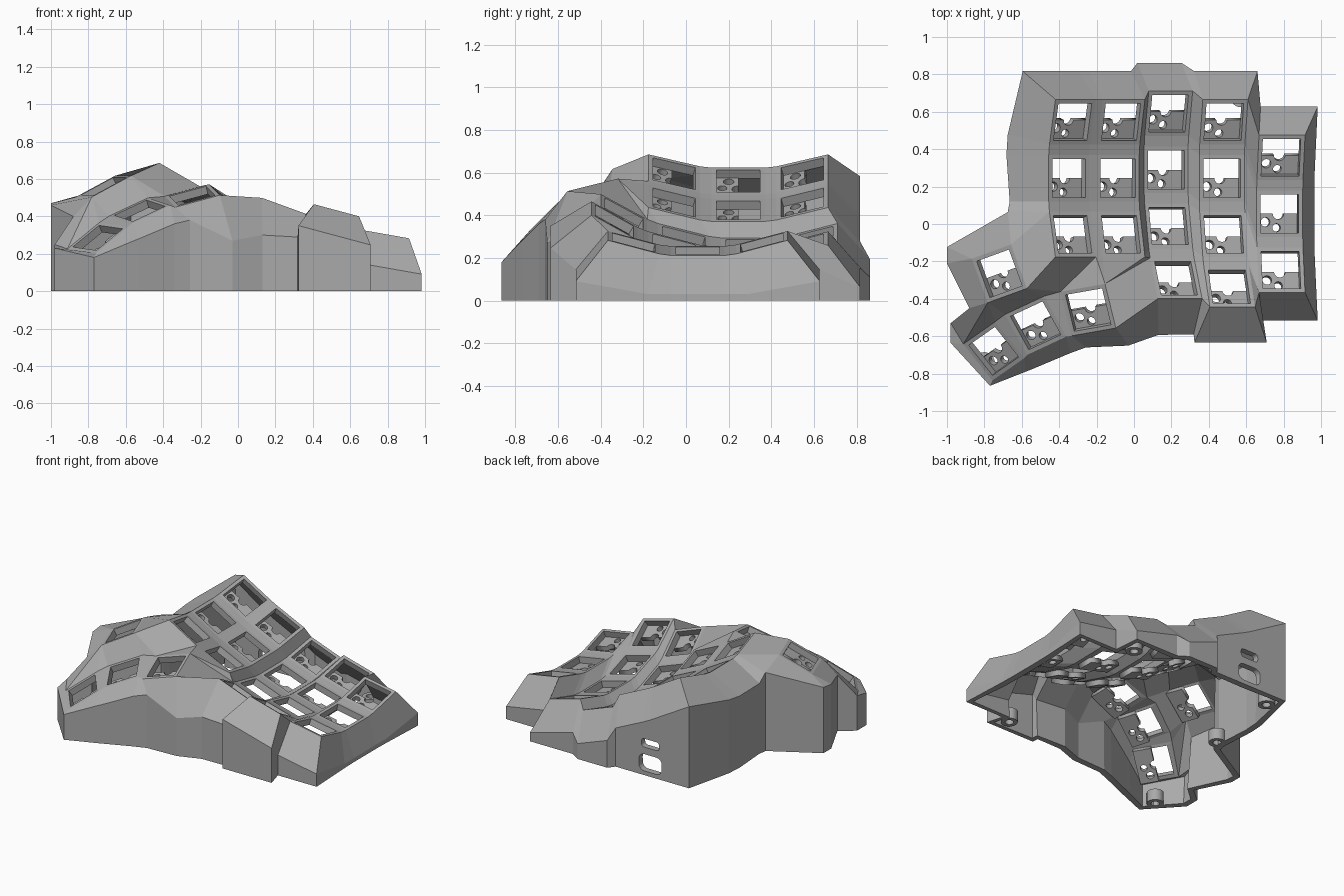
import bpy, bmesh, math
from mathutils import Matrix, Vector, Euler

cube = bpy.data.objects.get("Cube")
if cube:
    bpy.data.objects.remove(cube, do_unlink=True)

grey = bpy.data.materials.new("matte grey plastic")
grey.use_nodes = True
grey.diffuse_color = (0.4, 0.4, 0.4, 1)
grey.node_tree.nodes["Principled BSDF"].inputs["Base Color"].default_value = (0.4, 0.4, 0.4, 1)

FRAME, HOLE, THICK = 0.125, 0.103, 0.045
OUT, DROP = 0.1, 0.21
ROW_RADIUS, COLUMN_RADIUS = 1.16, 3.39
SIGN = {"tl": (-1, 1), "tr": (1, 1), "br": (1, -1), "bl": (-1, -1)}
RING = ("tl", "tr", "br", "bl")


def add_object(name, mesh):
    obj = bpy.data.objects.new(name, mesh)
    bpy.context.scene.collection.objects.link(obj)
    if not mesh.materials:
        mesh.materials.append(grey)
    return obj


def pivot(radius, angle, axis):
    up = Matrix.Translation((0, 0, radius))
    return up @ Matrix.Rotation(math.radians(angle), 4, axis) @ up.inverted()


# Key positions: curved columns on a tented bowl
def finger_key(col, row):
    offset = {2: (0, 0.045, -0.062), 4: (0, -0.19, 0.078)}.get(col, (0, 0, 0))
    return (Matrix.Translation((0.47, 0.245, 0.222))
            @ Matrix.Rotation(math.radians(15), 4, "Y")
            @ Matrix.Translation(offset)
            @ pivot(COLUMN_RADIUS, 5 * (3 - col), "Y")
            @ pivot(ROW_RADIUS, 15 * (1 - row), "X"))


def thumb_key(place, turn):
    rot = Euler([math.radians(a) for a in turn]).to_matrix().to_4x4()
    return Matrix.Translation(place) @ rot


keys = {}
for col, rows in enumerate((3, 3, 4, 4, 3)):
    for row in range(rows):
        keys[f"k{col}{row}"] = finger_key(col, row)
keys["A"] = thumb_key((-0.245, -0.459, 0.51), (14, -15, 10))
keys["B"] = thumb_key((-0.526, -0.543, 0.43), (10, -23, 25))
keys["C"] = thumb_key((-0.75, -0.68, 0.285), (6, -34, 35))
keys["D"] = thumb_key((-0.72, -0.265, 0.56), (0, -27, 20))

bm = bmesh.new()
corner = {}


def face(verts):
    unique = list(dict.fromkeys(verts))
    if len(unique) > 2:
        bm.faces.new(unique)


def web(text):
    """Fill between named key corners, such as 'A.tl B.tr'."""
    face([corner[n] for n in text.split()])


# Key frames with square openings
for name, mat in keys.items():
    inner = {}
    for c, (sx, sy) in SIGN.items():
        corner[f"{name}.{c}"] = bm.verts.new(mat @ Vector((sx * FRAME, sy * FRAME, 0)))
        inner[c] = bm.verts.new(mat @ Vector((sx * HOLE, sy * HOLE, 0)))
    for a, b in zip(RING, RING[1:] + RING[:1]):
        face([corner[f"{name}.{a}"], corner[f"{name}.{b}"], inner[b], inner[a]])

# Webs between rows, columns and the crossings of both
for col in range(5):
    for row in range(4):
        k, down = f"k{col}{row}", f"k{col}{row + 1}"
        side, diag = f"k{col + 1}{row}", f"k{col + 1}{row + 1}"
        if k in keys and down in keys:
            web(f"{k}.bl {k}.br {down}.tr {down}.tl")
        if k in keys and side in keys:
            web(f"{k}.tr {side}.tl {side}.bl {k}.br")
        if all(n in keys for n in (k, down, side, diag)):
            web(f"{k}.br {side}.bl {diag}.tl {down}.tr")

# Webs around the short columns and the thumb keys
for text in ("k12.br k22.bl k23.tl", "k32.br k42.bl k33.tr", "k33.tr k42.bl k33.br",
             "D.tr k02.tl k02.bl D.br", "k02.bl k02.br A.tl", "k02.bl A.tl D.br",
             "k02.br k12.bl A.tr", "k02.br A.tr A.tl", "k12.bl k12.br A.tr",
             "k12.br k23.tl A.tr", "k23.tl k23.bl A.br A.tr", "B.tr A.tl A.bl B.br",
             "D.br A.tl B.tr", "D.br B.tr B.tl D.bl", "C.tr B.tl B.bl C.br",
             "D.bl B.tl C.tr", "D.bl C.tr C.tl"):
    web(text)

# Outer wall: corner, then either local outward direction or the shoulder point
wall = [("k00.tl", -1, 1), ("k00.tr", 0, 1), ("k10.tl", 0, 1), ("k10.tr", 0, 1),
        ("k20.tl", 0, 1), ("k20.tr", 0, 1), ("k30.tl", 0, 1), ("k30.tr", 1, 1),
        ("k40.tl", 0.4, 1), ("k40.tr", 1, 1), ("k40.br", 1, 0), ("k41.tr", 1, 0),
        ("k41.br", 1, 0), ("k42.tr", 1, 0), ("k42.br", 1, -1), ("k42.bl", 0.4, -1),
        ("k33.br", 1, -1), ("k33.bl", -0.5, -1), ("k23.br", 0, -1),
        ("k23.bl", 0.13, -0.593, 0.3), ("A.br", -0.03, -0.65, 0.27),
        ("A.bl", -0.257, -0.66, 0.38), ("B.br", -0.34, -0.69, 0.36),
        ("B.bl", -0.53, -0.77, 0.28), ("C.br", -0.58, -0.79, 0.26),
        ("C.bl", -0.77, -0.865, 0.18), ("C.tl", -0.98, -0.636, 0.23),
        ("C.tl", -0.98, -0.53, 0.25), ("D.bl", -0.88, -0.45, 0.4),
        ("D.tl", -1, -0.21, 0.46), ("D.tl", -1, -0.123, 0.47),
        ("D.tr", -0.674, 0.064, 0.56), ("k02.tl", -0.674, 0.07, 0.56),
        ("k01.bl", -1.2, 0), ("k01.tl", -1.4, 0), ("k00.bl", -1.4, 0)]
columns = []
for label, *where in wall:
    key, c = label.split(".")
    if len(where) == 3:
        point = Vector(where)
    else:
        sx, sy = SIGN[c]
        point = keys[key] @ Vector((sx * FRAME + where[0] * OUT,
                                    sy * FRAME + where[1] * OUT, -DROP))
    point.z = max(point.z, 0.03)
    columns.append((corner[label], bm.verts.new(point),
                    bm.verts.new((point.x, point.y, 0))))
for a, b in zip(columns, columns[1:] + columns[:1]):
    face([a[0], b[0], b[1], a[1]])
    face([a[1], b[1], b[2], a[2]])

bmesh.ops.recalc_face_normals(bm, faces=bm.faces)
bm.faces.ensure_lookup_table()
if bm.faces[0].normal.z < 0:
    bmesh.ops.reverse_faces(bm, faces=bm.faces)
mesh = bpy.data.meshes.new("case_shell")
bm.to_mesh(mesh)
bm.free()
shell = add_object("case_shell", mesh)
solid = shell.modifiers.new("thickness", "SOLIDIFY")
solid.thickness = THICK
solid.offset = -1


# Socket openings in the back wall
def socket_cutter(name, width, low, high):
    cut = bmesh.new()
    bmesh.ops.create_cube(cut, size=1)
    bmesh.ops.scale(cut, vec=(width, 0.3, high - low), verts=cut.verts)
    edges = [e for e in cut.edges if abs(e.verts[0].co.y - e.verts[1].co.y) > 0.1]
    bmesh.ops.bevel(cut, geom=edges, offset=(high - low) * 0.35, segments=4,
                    profile=0.5, affect="EDGES")
    bmesh.ops.translate(cut, vec=(-0.29, 0.82, (low + high) / 2), verts=cut.verts)
    m = bpy.data.meshes.new(name)
    cut.to_mesh(m)
    cut.free()
    obj = add_object(name, m)
    obj.hide_render = True
    obj.hide_set(True)
    obj.display_type = "WIRE"
    mod = shell.modifiers.new(name, "BOOLEAN")
    mod.operation = "DIFFERENCE"
    mod.solver = "EXACT"
    mod.object = obj


socket_cutter("lower_socket_cutter", 0.18, 0.03, 0.15)
socket_cutter("upper_socket_cutter", 0.14, 0.2, 0.26)


# Flat shapes with round holes, made from filled outlines
def arc(x, y, radius, start=0, end=360, steps=16):
    angles = [math.radians(start + (end - start) * i / steps) for i in range(steps)]
    return [(x + radius * math.cos(a), y + radius * math.sin(a)) for a in angles]


def flat_mesh(name, loops, depth):
    curve = bpy.data.curves.new(name, "CURVE")
    curve.dimensions = "2D"
    curve.fill_mode = "BOTH"
    curve.extrude = depth / 2
    for loop in loops:
        spline = curve.splines.new("POLY")
        spline.points.add(len(loop) - 1)
        for p, (x, y) in zip(spline.points, loop):
            p.co = (x, y, 0, 1)
        spline.use_cyclic_u = True
    temp = bpy.data.objects.new(name, curve)
    m = bpy.data.meshes.new_from_object(temp)
    m.name = name
    bpy.data.objects.remove(temp)
    return m


# Switch socket holder under the near half of every key
outline = ([(-0.12, -0.12), (0.12, -0.12), (0.12, 0)]
           + arc(0, 0, 0.03, 0, -180, 10) + [(-0.03, 0), (-0.12, 0)])
holder = flat_mesh("switch_holder", [outline, arc(-0.07, -0.045, 0.025),
                                     arc(-0.01, -0.075, 0.022)], 0.035)
for name, mat in keys.items():
    add_object(f"switch_holder_{name}", holder).matrix_world = mat @ Matrix.Translation((0, 0, -0.062))

# Screw bosses standing on the floor inside the wall
boss = flat_mesh("screw_boss", [arc(0, 0, 0.055, steps=24), arc(0, 0, 0.028)], 0.08)
for i, (x, y) in enumerate([(-0.8, -0.74), (0.6, -0.54), (-0.6, 0.12),
                            (-0.53, 0.7), (0.57, 0.68)]):
    add_object(f"screw_boss_{i + 1}", boss).location = (x, y, 0.04)
